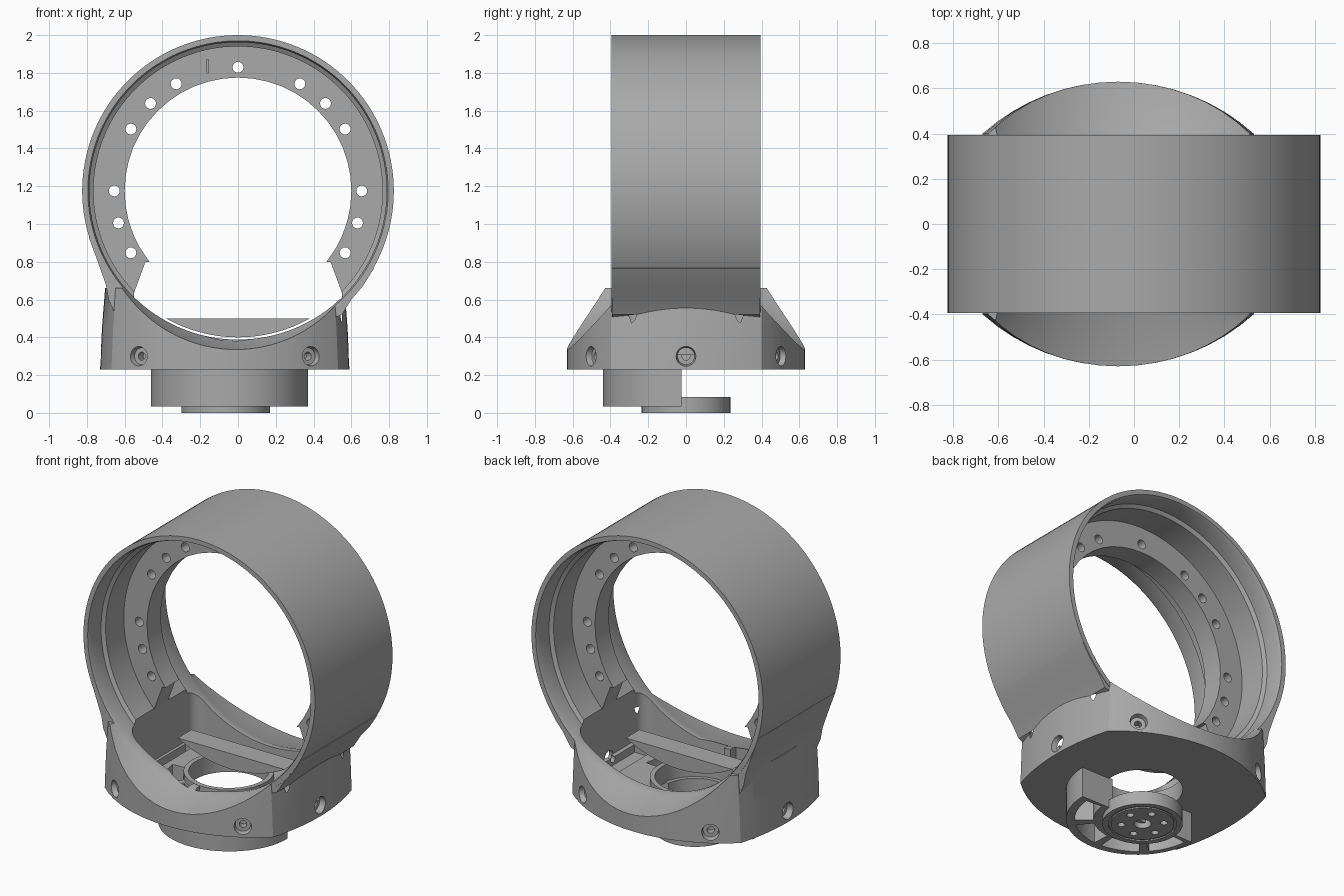
import bpy, bmesh
from math import sin, cos, pi, radians, atan2, asin, sqrt
from mathutils import Vector

cube = bpy.data.objects.get("Cube")
if cube:
    bpy.data.objects.remove(cube)

grey = bpy.data.materials.new("Housing grey")
grey.use_nodes = True
colour = (0.40, 0.40, 0.40, 1)
grey.diffuse_color = colour
grey.node_tree.nodes["Principled BSDF"].inputs["Base Color"].default_value = colour

CX = -0.07    # centre of the base
RZ = 1.175    # height of the ring axis


def loft(name, rings):
    """Skin closed loops of points and cap both ends."""
    bm = bmesh.new()
    loops = [[bm.verts.new(p) for p in ring] for ring in rings]
    n = len(loops[0])
    for a, b in zip(loops, loops[1:]):
        for i in range(n):
            j = (i + 1) % n
            bm.faces.new((a[i], a[j], b[j], b[i]))
    bm.faces.new(loops[0])
    bm.faces.new(loops[-1])
    bmesh.ops.recalc_face_normals(bm, faces=bm.faces)
    mesh = bpy.data.meshes.new(name)
    bm.to_mesh(mesh)
    bm.free()
    mesh.materials.append(grey)
    obj = bpy.data.objects.new(name, mesh)
    bpy.context.collection.objects.link(obj)
    return obj


def prism_z(name, pts, lo, hi):
    return loft(name, [[(x, y, z) for x, y in pts] for z in (lo, hi)])


def prism_y(name, pts, lo, hi):
    return loft(name, [[(x, y, z) for x, z in pts] for y in (lo, hi)])


def circle(cx, cy, r, n=48, start=0.0, end=2 * pi):
    count = n if end - start > 6.28 else n + 1
    return [(cx + r * cos(start + (end - start) * i / n),
             cy + r * sin(start + (end - start) * i / n)) for i in range(count)]


def lathe_y(name, profile, n=96):
    """Solid of revolution about the ring axis from (y, radius) pairs."""
    return loft(name, [[(x, y, z) for x, z in circle(0, RZ, r, n)] for y, r in profile])


def box(name, x0, x1, y0, y1, z0, z1):
    return prism_z(name, [(x0, y0), (x1, y0), (x1, y1), (x0, y1)], z0, z1)


def rod(name, start, direction, length, r0, r1, n=20):
    """Cylinder or cone along any direction."""
    d = Vector(direction).normalized()
    rot = d.to_track_quat('Z', 'Y')
    return loft(name, [[Vector(start) + rot @ Vector((x, y, h)) for x, y in circle(0, 0, r, n)]
                       for h, r in ((0, r0), (length, r1))])


def combine(target, tool, operation='DIFFERENCE'):
    mod = target.modifiers.new("Bool", 'BOOLEAN')
    mod.operation, mod.solver, mod.object = operation, 'EXACT', tool
    deps = bpy.context.evaluated_depsgraph_get()
    mesh = bpy.data.meshes.new_from_object(target.evaluated_get(deps))
    target.modifiers.clear()
    target.data = mesh
    bpy.data.objects.remove(tool)


def sectors():
    """Four wedge cells around the front half of the bore."""
    for mid in (203, 248, 292, 337):
        a, b = radians(mid - 18), radians(mid + 18)
        pts = circle(-0.055, -0.02, 0.375, 10, a, b) + circle(-0.055, -0.02, 0.265, 10, a, b)[::-1]
        yield prism_z("cell_cutter", pts, -0.1, 0.5)


# Base footprint: four shallow arcs meeting at corners
def arc_side(half, apex, corner, n=16):
    sag = apex - corner
    r = (half * half + sag * sag) / (2 * sag)
    a = asin(half / r)
    return [(r * sin(t), apex - r + r * cos(t)) for t in (-a + 2 * a * i / n for i in range(n))]


front_arc, side_arc = arc_side(0.6, 0.63, 0.4), arc_side(0.4, 0.66, 0.6)
foot = front_arc + [(y, -x) for x, y in side_arc]
foot += [(-x, -y) for x, y in foot]

# Housing: ring and base in one casting
housing = lathe_y("ring_housing", [(-0.395, 0.825), (0.395, 0.825)], 128)
base = loft("base", [[(CX + x * s, y, z) for x, y in foot]
                     for z, s in ((0.23, 1), (0.45, 0.985), (0.66, 0.96))])
combine(housing, base, 'UNION')
fillet_left = [(-0.64, 0.5), (-0.685, 0.6), (-0.7, 0.68), (-0.735, 0.78), (-0.79, 0.93), (-0.6, 0.9)]
fillet_right = [(0.5, 0.5), (0.55, 0.52), (0.6, 0.6), (0.66, 0.67), (0.72, 0.765), (0.55, 0.8)]
for pts in (fillet_left, fillet_right):
    combine(housing, prism_y("fillet", pts, -0.392, 0.392), 'UNION')

# Stepped bore, flaring where the base projects
half = [(0.255, 0.765), (0.27, 0.787), (0.375, 0.787), (0.395, 0.795), (0.64, 0.842), (0.8, 0.87)]
combine(housing, lathe_y("bore_cutter", [(-y, r) for y, r in half[::-1]] + half, 128))

# Rounded tray sunk into the base
tray = []
for sx, sy, start in ((1, 1, 0), (-1, 1, 90), (-1, -1, 180), (1, -1, 270)):
    tray += circle(sx * 0.48, sy * 0.27, 0.07, 6, radians(start), radians(start + 90))
combine(housing, prism_z("tray_cutter", tray, 0.31, 0.75))
for x0, x1 in ((-0.53, -0.47), (0.38, 0.52)):
    combine(housing, box("side_recess", x0, x1, -0.22, 0.22, 0.26, 0.4))
for x in (-0.36, 0.26):
    combine(housing, box("back_recess", x - 0.08, x + 0.08, 0.2, 0.31, 0.26, 0.4))
combine(housing, prism_z("hub_bore", circle(-0.065, 0, 0.235), 0.1, 0.5))
for cell in sectors():
    combine(housing, cell)

# Countersunk screw holes on all sides of the base
ang = radians(31)
spots = [(sx * 0.46, sy * 0.51, sx * sin(ang), sy * cos(ang)) for sx in (1, -1) for sy in (1, -1)]
spots += [(0.66, 0, 1, 0), (-0.66, 0, -1, 0)]
for x, y, nx, ny in spots:
    inward = Vector((-nx, -ny, 0))
    start = Vector((CX + x, y, 0.3)) - inward * 0.03
    combine(housing, rod("screw_seat", start, inward, 0.07, 0.06, 0.045))
    combine(housing, rod("screw_hole", start, inward, 0.12, 0.022, 0.022, 12))

# Raised collar around the bore
collar = prism_z("bore_collar", circle(-0.065, 0, 0.265), 0.29, 0.345)
combine(collar, prism_z("collar_cutter", circle(-0.065, 0, 0.235), 0.2, 0.5))

# Inner mounting flange, open at the bottom
flange = lathe_y("mounting_flange", [(-0.07, 0.775), (0.07, 0.775)])
combine(flange, lathe_y("flange_cutter", [(-0.3, 0.6), (0.3, 0.6)], 48))
gap = [(-0.6, 0.5), (0.6, 0.5), (0.49, 0.8), (-0.49, 0.8)]
combine(flange, prism_y("flange_gap", gap, -0.3, 0.3))
for deg in (0, 30, 45, 60, 90, 105, 120):
    for side in ((1,) if deg == 0 else (1, -1)):
        a = radians(deg) * side
        centre = (0.655 * sin(a), -0.3, RZ + 0.655 * cos(a))
        combine(flange, rod("flange_hole", centre, (0, 1, 0), 0.6, 0.029, 0.029, 16))
combine(flange, box("index_slot", -0.165, -0.155, -0.1, -0.06, 1.8, 1.87))

# Half-round pedestal with a low hub
pedestal = prism_z("pedestal", circle(-0.045, -0.025, 0.415, 48, pi, 2 * pi), 0.035, 0.235)
combine(pedestal, prism_z("hub_space", circle(-0.065, 0, 0.21), 0.06, 0.5))
for cell in sectors():
    combine(pedestal, cell)
hub = prism_z("pedestal_hub", circle(-0.065, 0, 0.235), 0, 0.085)
groove = prism_z("groove", circle(-0.065, 0, 0.2), -0.01, 0.008)
combine(groove, prism_z("groove_core", circle(-0.065, 0, 0.185), -0.1, 0.1))
combine(hub, groove)
combine(hub, prism_z("hub_hole", circle(-0.065, 0, 0.05, 24), -0.1, 0.2))
for x, y in circle(-0.065, 0, 0.125, 6, radians(15), radians(375)):
    combine(hub, prism_z("bolt_hole", circle(x, y, 0.022, 12), -0.1, 0.2))

# Smooth curved faces, crisp edges
for obj in (housing, collar, flange, pedestal, hub):
    bpy.ops.object.select_all(action='DESELECT')
    obj.select_set(True)
    bpy.context.view_layer.objects.active = obj
    bpy.ops.object.shade_smooth_by_angle(angle=radians(25))
